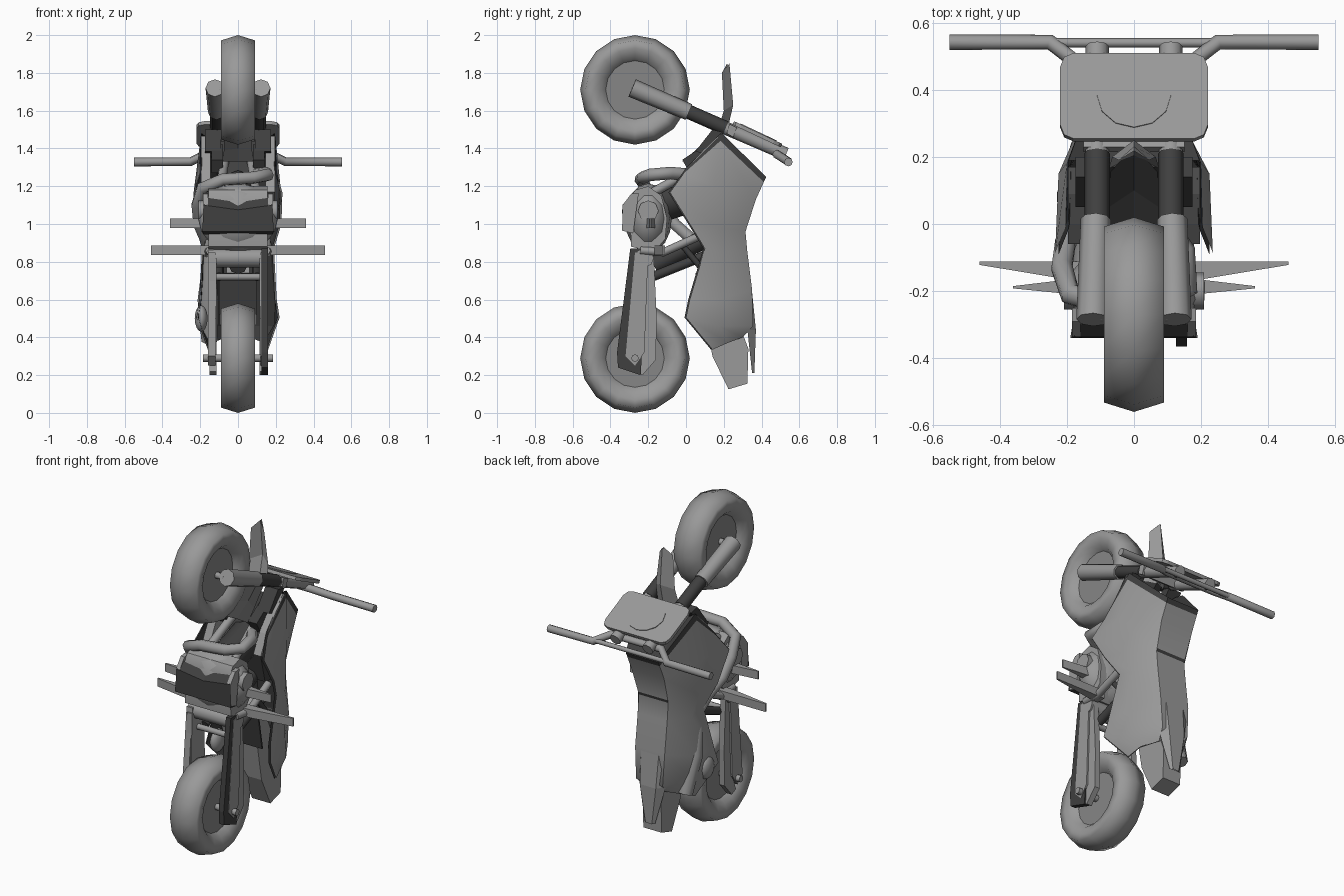
import bpy, bmesh, math
from mathutils import Vector, Matrix

if "Cube" in bpy.data.objects:
    bpy.data.objects.remove(bpy.data.objects["Cube"])


def material(name, v):
    m = bpy.data.materials.new(name)
    m.diffuse_color = (v, v, v, 1)
    m.use_nodes = True
    m.node_tree.nodes["Principled BSDF"].inputs["Base Color"].default_value = m.diffuse_color
    return m


GREY = material("mid grey", 0.32)
HUB = material("hub grey", 0.24)
DARK = material("dark grey", 0.05)


def finish(name, bm, mats, smooth=None):
    bmesh.ops.remove_doubles(bm, verts=bm.verts, dist=1e-4)
    bmesh.ops.recalc_face_normals(bm, faces=bm.faces)
    me = bpy.data.meshes.new(name)
    for m in mats:
        me.materials.append(m)
    bm.to_mesh(me)
    bm.free()
    ob = bpy.data.objects.new(name, me)
    bpy.context.collection.objects.link(ob)
    if smooth:
        bpy.ops.object.select_all(action='DESELECT')
        ob.select_set(True)
        bpy.context.view_layer.objects.active = ob
        bpy.ops.object.shade_smooth_by_angle(angle=math.radians(smooth))
    return ob


def tube(name, pts, r, mat, radii=None):
    cu = bpy.data.curves.new(name, 'CURVE')
    cu.dimensions = '3D'
    cu.bevel_depth = r
    cu.bevel_resolution = 2
    cu.use_fill_caps = True
    sp = cu.splines.new('POLY')
    sp.points.add(len(pts) - 1)
    for i, p in enumerate(pts):
        sp.points[i].co = (*p, 1)
        sp.points[i].radius = radii[i] if radii else 1
    cu.materials.append(mat)
    ob = bpy.data.objects.new(name, cu)
    bpy.context.collection.objects.link(ob)
    bpy.ops.object.select_all(action='DESELECT')
    ob.select_set(True)
    bpy.context.view_layer.objects.active = ob
    bpy.ops.object.convert(target='MESH')


def mirrored_tube(name, pts, r, mat, radii=None):
    for s, side in ((1, "right"), (-1, "left")):
        tube(side + "_" + name, [(s * x, y, z) for x, y, z in pts], r, mat, radii)


def prism(name, a_pts, b_pts, mat, smooth=None):
    """Closed solid between two matching outlines."""
    bm = bmesh.new()
    a = [bm.verts.new(p) for p in a_pts]
    b = [bm.verts.new(p) for p in b_pts]
    bm.faces.new(a)
    bm.faces.new(b)
    for i in range(len(a)):
        j = (i + 1) % len(a)
        bm.faces.new((a[i], a[j], b[j], b[i]))
    return finish(name, bm, [mat], smooth)


def slab(name, outline, x0, x1, mat, smooth=None):
    """Side outline of (y, z) points, extruded from x0 to x1."""
    return prism(name, [(x0, y, z) for y, z in outline], [(x1, y, z) for y, z in outline], mat, smooth)


def mirrored_slab(name, outline, x0, x1, mat):
    slab("right_" + name, outline, x0, x1, mat)
    slab("left_" + name, outline, -x0, -x1, mat)


def loft(name, rows, mats, smooth=None, dark_rows=0):
    """Skin between rows of points; the first rows may take the second material."""
    bm = bmesh.new()
    vs = [[bm.verts.new(p) for p in row] for row in rows]
    for k, (a, b) in enumerate(zip(vs, vs[1:])):
        for i in range(len(a) - 1):
            bm.faces.new((a[i], a[i + 1], b[i + 1], b[i])).material_index = int(k < dark_rows)
    return finish(name, bm, mats, smooth)


def ellipsoid(name, centre, size, mat):
    bm = bmesh.new()
    bmesh.ops.create_uvsphere(bm, u_segments=14, v_segments=8, radius=1)
    bmesh.ops.transform(bm, verts=bm.verts, matrix=Matrix.Translation(centre) @ Matrix.Diagonal((*size, 1)))
    finish(name, bm, [mat], 50)


# Wheels: lathed tyre with a flat disc hub
def wheel(name, cz, axle, n=16):
    prof = [(-.045, .155), (-.075, .18), (-.09, .22), (-.09, .262), (0, .29),
            (.09, .262), (.09, .22), (.075, .18), (.045, .155)]
    ring = [(math.sin(k * math.tau / n), math.cos(k * math.tau / n)) for k in range(n)]
    loft(name + "_tyre", [[(x, -.27 + r * s, cz + r * c) for x, r in prof] for s, c in ring + ring[:1]],
         [GREY], 100)
    slab(name + "_disc", [(-.27 + .16 * s, cz + .16 * c) for s, c in ring], -.045, .045, HUB)
    tube(name + "_axle", [(-axle, -.27, cz), (axle, -.27, cz)], .02, GREY)


wheel("front_wheel", 1.71, .1)
wheel("rear_wheel", .29, .185)

# Fork legs, stanchions and clamps
mirrored_tube("fork_leg", [(.122, -.285, 1.72), (.114, .015, 1.593)], .05, GREY, [1, .9])
mirrored_tube("fork_stanchion", [(.11, 0, 1.6), (.11, .21, 1.508)], .038, DARK)
mirrored_tube("fork_top", [(.11, .2, 1.512), (.11, .53, 1.37)], .035, GREY)
slab("triple_clamp", [(.215, 1.48), (.23, 1.53), (.27, 1.51), (.25, 1.46)], -.15, .15, GREY)

# Handlebar and cross brace
tube("handlebar", [(-.55, .542, 1.328), (-.25, .542, 1.33), (-.17, .48, 1.37),
                   (.17, .48, 1.37), (.25, .542, 1.33), (.55, .542, 1.328)], .023, GREY)
tube("bar_brace", [(-.24, .54, 1.335), (.24, .54, 1.335)], .014, GREY)

# Number plate with a thin round badge
plate = Matrix.Translation((0, .378, 1.475)) @ Matrix.Rotation(math.atan2(-.12, .255), 4, 'X')
w, h = .22, .141
corner = [(0, .045), (.012, .013), (.04, 0)]
quarter = [(w - a, h - b) for a, b in corner]
ring = (quarter + [(-x, y) for x, y in reversed(quarter)]
        + [(-x, -y) for x, y in quarter] + [(x, -y) for x, y in reversed(quarter)])
prism("number_plate", [plate @ Vector((x, y, -.01)) for x, y in ring],
      [plate @ Vector((x, y, .01)) for x, y in ring], GREY)
badge = [(.11 * math.cos(k * math.tau / 12), .105 * math.sin(k * math.tau / 12)) for k in range(12)]
prism("plate_badge", [plate @ Vector((x, y, .008)) for x, y in badge],
      [plate @ Vector((x, y, .014)) for x, y in badge], GREY)

# Front mudguard blade and dark inner guard between the fork legs
blade = [(.23, 1.85, .19, 1.8, .045), (.25, 1.63, .2, 1.6, .065), (.215, 1.48, .165, 1.48, .075)]
for name, off in (("front_mudguard", 0), ("mudguard_underside", -.012)):
    loft(name, [[(-x, ys, zs), (0, yc + off, zc), (x, ys, zs)] for yc, zc, ys, zs, x in blade], [GREY])
loft("inner_guard", [[(-.07, .155, 1.5), (0, .235, 1.515), (.07, .155, 1.5)],
                     [(-.075, .05, 1.39), (0, .1, 1.4), (.075, .05, 1.39)],
                     [(-.08, -.02, 1.33), (0, -.01, 1.33), (.08, -.02, 1.33)]], [DARK])

# Main bodywork: (low y, z, x), (middle y, z, x), (top y, z, x); dark first band
stations = [((.01, 1.3, .2), (.19, 1.48, .195), (.425, 1.25, .11)),
            ((-.012, 1.268, .205), (.182, 1.44, .2), (.412, 1.222, .11)),
            ((-.085, 1.167, .235), (.15, 1.2, .225), (.37, 1.13, .11)),
            ((.02, 1.0, .23), (.17, .98, .205), (.315, .96, .1)),
            ((.1, .87, .19), (.2, .85, .18), (.325, .85, .1)),
            ((.02, .6, .205), (.17, .6, .2), (.35, .65, .1)),
            ((0, .505, .22), (.18, .46, .2), (.355, .46, .09)),
            ((.14, .335, .16), (.22, .37, .14), (.3, .4, .07))]
rows = []
for st in stations:
    right = [(x, y, z) for y, z, x in st]
    rows.append(right + [(-x, y, z) for x, y, z in reversed(right)])
loft("bodywork", rows, [GREY, DARK], 45, 1)
loft("bodywork_lining", [[(x * .96, y - .008, z) for x, y, z in row] for row in rows], [DARK])
ellipsoid("left_side_boss", (-.195, .08, .5), (.035, .06, .07), GREY)

# Dark collar, radiators and core inside the bodywork
r0 = rows[0]
loft("front_collar", [r0[1:5],
                      [(x * .75, .19, 1.4 if 0 < i < 3 else 1.45) for i, (x, y, z) in enumerate(r0[1:5])]], [DARK])
slab("tank_core", [(.17, 1.44), (.39, 1.24), (.3, .9), (.12, .92), (.05, 1.2)], -.1, .1, DARK)
mirrored_slab("radiator", [(.14, 1.5), (.2, 1.485), (.1, 1.37), (.05, 1.385)], .09, .175, DARK)
mirrored_slab("radiator_lower", [(.1, 1.42), (.1, 1.37), (.02, 1.27), (-.02, 1.34)], .08, .14, DARK)
mirrored_slab("inner_shroud", [(.0, 1.285), (.09, 1.39), (.17, 1.465), (.12, 1.1), (-.06, 1.17)],
              .145, .196, GREY)

# Tail tip and rear mudguard
tail = [(.35, .64, .1, .01), (.37, .44, .09, .045), (.362, .21, .035, .012)]
for name, off in (("tail_tip", 0), ("tail_underside", -.008)):
    loft(name, [[(-x, y - d, z), (-x * .6, y + off, z), (x * .6, y + off, z), (x, y - d, z)]
                for y, z, x, d in tail], [GREY])
slab("rear_mudguard", [(.06, .74), (.13, .8), (.3, .42), (.33, .34), (.325, .155),
                       (.225, .125), (.14, .3), (.1, .52)], -.062, .062, GREY)
slab("mudguard_lining", [(.05, .74), (.06, .74), (.1, .52), (.09, .52)], -.1, .1, DARK)

# Engine case, cylinder, covers and skid plate
ellipsoid("engine_case", (0, -.2, 1.03), (.215, .125, .185), GREY)
slab("crankcase", [(-.3, 1.13), (-.27, 1.18), (-.2, 1.2), (-.13, 1.15), (-.1, 1.03), (-.11, .92), (-.17, .85),
                   (-.29, .88)], -.155, .155, GREY, 40)
mirrored_tube("engine_cover", [(.17, -.2, 1.07), (.208, -.2, 1.07)], .055, GREY)
tube("cylinder_barrel", [(0, -.16, 1.1), (0, .1, 1.19)], .1, DARK)
skid = [(.17, -.3, 1.14), (.18, -.337, 1.1), (.19, -.34, .96), (.18, -.28, .945)]
loft("skid_plate", [[(k * x, y, z - (.025 * (1 - abs(k)) if i < 2 else 0)) for k in (-1, -.5, 0, .5, 1)]
                    for i, (x, y, z) in enumerate(skid)], [DARK])
mirrored_slab("skid_side", [(-.25, 1.165), (-.29, 1.16), (-.336, 1.1), (-.338, .965), (-.28, .95)],
              .16, .185, GREY)

# Exhaust header looping round to the left side
tube("exhaust_header", [(.08, .02, 1.26), (.15, -.08, 1.27), (.16, -.19, 1.26), (.08, -.23, 1.245),
                        (-.08, -.24, 1.235), (-.19, -.21, 1.19), (-.215, -.13, 1.1),
                        (-.205, -.06, 1.0), (-.17, .03, .92), (-.15, .12, .82)], .033, GREY)
tube("silencer", [(-.15, .1, .84), (-.16, .15, .6), (-.15, .22, .38)], .055, GREY, [.6, 1, .8])

# Frame tubes and shock
mirrored_tube("down_tube", [(.07, .12, 1.34), (.09, -.08, 1.22), (.1, -.24, 1.13)], .025, GREY)
mirrored_tube("side_frame", [(.15, .08, .94), (.16, -.12, .85), (.15, -.24, .86)], .022, GREY)
mirrored_tube("lower_frame", [(.1, .12, .84), (.1, -.18, .72)], .025, DARK)
mirrored_tube("sub_frame", [(.13, -.03, .9), (.13, .12, .72)], .016, DARK)
tube("rear_shock", [(0, .15, .95), (0, -.17, .78)], .05, DARK)
tube("swingarm_pivot", [(-.16, -.22, .82), (.16, -.22, .82)], .05, GREY)
tube("swingarm_brace", [(-.13, -.22, .72), (.13, -.22, .72)], .018, GREY)

# Swingarm and chain
mirrored_slab("swingarm", [(-.28, .82), (-.17, .82), (-.155, .5), (-.16, .28), (-.23, .2), (-.27, .22),
                           (-.24, .3), (-.22, .5), (-.29, .5)], .115, .15, GREY)
mirrored_slab("swingarm_beam", [(-.27, .85), (-.2, .85), (-.22, .32), (-.27, .25), (-.32, .3)],
              .12, .16, GREY)
slab("chain", [(-.295, .87), (-.2, .87), (-.24, .2), (-.36, .24), (-.365, .32)], .125, .158, DARK)

# Tapered foot pegs
for part, z, plan in (("foot_peg", .86, [(.12, -.112), (.46, -.112), (.46, -.122), (.2, -.165), (.12, -.17)]),
                      ("foot_lever", 1.005, [(.15, -.16), (.36, -.185), (.36, -.192), (.2, -.208), (.15, -.21)])):
    for s, side in ((1, "right"), (-1, "left")):
        prism(side + "_" + part, [(s * x, y, z - .025) for x, y in plan],
              [(s * x, y, z + .025) for x, y in plan], GREY)
